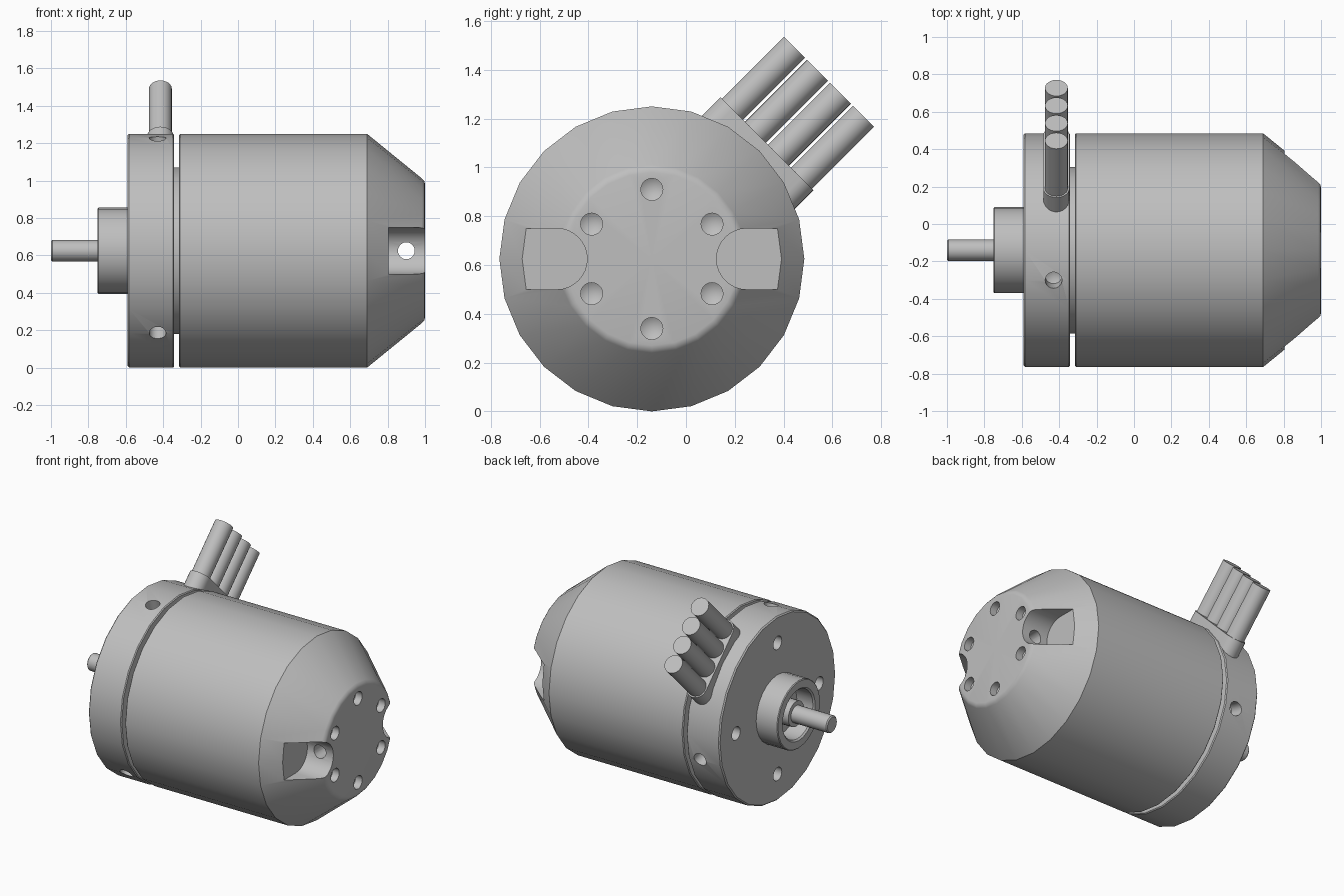
import bpy, bmesh, math
from mathutils import Matrix, Vector

cube = bpy.data.objects.get("Cube")
if cube:
    bpy.data.objects.remove(cube, do_unlink=True)

AXIS = Vector((0, -0.14, 0.625))      # motor axis runs along x through this point
R = 0.625

metal = bpy.data.materials.new("light grey metal")
metal.use_nodes = True
GREY = (0.52, 0.52, 0.52, 1)
metal.diffuse_color = GREY
metal.node_tree.nodes["Principled BSDF"].inputs["Base Color"].default_value = GREY


def finish(name, bm):
    bmesh.ops.remove_doubles(bm, verts=bm.verts, dist=1e-5)
    bmesh.ops.recalc_face_normals(bm, faces=bm.faces)
    mesh = bpy.data.meshes.new(name)
    bm.to_mesh(mesh)
    bm.free()
    mesh.materials.append(metal)
    obj = bpy.data.objects.new(name, mesh)
    bpy.context.collection.objects.link(obj)
    return obj


def lathe(name, profile, segs=24, place=None):
    """Revolve (x, radius) points about x; both ends lie on the axis."""
    bm = bmesh.new()
    verts = [bm.verts.new((x, 0, r)) for x, r in profile]
    edges = [bm.edges.new(pair) for pair in zip(verts, verts[1:])]
    bmesh.ops.spin(bm, geom=verts + edges, cent=(0, 0, 0), axis=(1, 0, 0),
                   angle=2 * math.pi, steps=segs, use_merge=True)
    bm.transform(place if place else Matrix.Translation(AXIS))
    return finish(name, bm)


def prism(name, outline, along, place):
    """Extrude a closed outline of 3D points."""
    bm = bmesh.new()
    face = bm.faces.new([bm.verts.new(p) for p in outline])
    ext = bmesh.ops.extrude_face_region(bm, geom=[face])
    moved = [v for v in ext["geom"] if isinstance(v, bmesh.types.BMVert)]
    bmesh.ops.translate(bm, verts=moved, vec=along)
    bm.transform(place)
    return finish(name, bm)


def aim(direction, origin):
    """Matrix that turns local x to a direction and moves to an origin."""
    turn = Vector((1, 0, 0)).rotation_difference(Vector(direction))
    return Matrix.Translation(origin) @ turn.to_matrix().to_4x4()


def drill(direction, origin, radius=0.045, depth=0.1):
    """Drill bit with a pointed tip, cutting from origin along direction."""
    return lathe("drill", [(-0.05, 0), (-0.05, radius), (depth, radius),
                           (depth + radius * 0.6, 0)], 20, aim(direction, origin))


def cut(target, cutter):
    mod = target.modifiers.new("cut", "BOOLEAN")
    mod.operation = "DIFFERENCE"
    mod.solver = "EXACT"
    mod.object = cutter
    bpy.context.view_layer.objects.active = target
    bpy.ops.object.modifier_apply(modifier=mod.name)
    bpy.data.objects.remove(cutter, do_unlink=True)


def ring_dir(degrees):
    a = math.radians(degrees)
    return Vector((0, math.cos(a), math.sin(a)))


# Rotor bell with tapered rear
bell = lathe("rotor_bell", [(-0.315, 0), (-0.315, R - 0.006), (-0.309, R), (0.69, R),
                            (0.985, 0.385), (0.996, 0.372), (1.0, 0.355), (1.0, 0)])

# Two U-shaped pockets on the sides of the taper
for side in (1, -1):
    arc = [(0.805, side * (0.39 - 0.125 * math.cos(t)), 0.125 * math.sin(t))
           for t in (math.pi * (i / 16 - 0.5) for i in range(17))]
    outline = arc + [(0.805, side * 0.8, 0.125), (0.805, side * 0.8, -0.125)]
    cut(bell, prism("pocket", outline, (0.3, 0, 0), Matrix.Translation(AXIS)))

# Cross hole between the pockets, and rear screw holes
cut(bell, drill((0, 1, 0), AXIS + Vector((0.9, -0.6, 0)), depth=1.2))
for i in range(6):
    spot = AXIS + ring_dir(30 + 60 * i) * 0.285 + Vector((1, 0, 0))
    cut(bell, drill((-1, 0, 0), spot, depth=0.05))

# Front mount with hollow boss
mount = lathe("front_mount", [(-0.62, 0), (-0.62, 0.165), (-0.74, 0.165), (-0.75, 0.175),
                              (-0.75, 0.225), (-0.745, 0.23), (-0.59, 0.23),
                              (-0.59, R - 0.008), (-0.582, R), (-0.348, R),
                              (-0.342, R - 0.006), (-0.342, 0)])
for i in range(4):
    spot = AXIS + ring_dir(90 * i) * 0.445 + Vector((-0.59, 0, 0))
    cut(mount, drill((1, 0, 0), spot))
for angle in (105, 225, 345):
    out = ring_dir(angle)
    cut(mount, drill(-out, AXIS + out * R + Vector((-0.43, 0, 0))))

# Collar in the gap, shaft and its spacer
collar = lathe("gap_collar", [(-0.36, 0), (-0.36, 0.445), (-0.3, 0.445), (-0.3, 0)])
spacer = lathe("shaft_spacer", [(-0.63, 0), (-0.63, 0.085), (-0.73, 0.085), (-0.73, 0)])
shaft = lathe("shaft", [(-1.0, 0), (-1.0, 0.05), (-0.993, 0.057), (-0.6, 0.057), (-0.6, 0)])

# Cable outlet: rounded block pointing up and back
out = ring_dir(45)
tangent = ring_dir(-45)
base = AXIS + Vector((-0.415, 0, 0))
outline = []
for end in (1, -1):
    for i in range(13):
        t = math.pi * (i / 12 - 0.5)
        outline.append(out * 0.5 + tangent * end * (0.2 + 0.07 * math.cos(t))
                       + Vector((end * 0.07 * math.sin(t), 0, 0)))
outlet = prism("cable_outlet", outline, out * 0.168, Matrix.Translation(base))

# Four cables
cables = []
for i in range(4):
    start = base + tangent * (i - 1.5) * 0.133
    cables.append(lathe(f"cable_{i + 1}", [(0.55, 0), (0.55, 0.061), (1.027, 0.061), (1.027, 0)],
                        24, aim(out, start)))

# Smooth shading with crisp edges
bpy.ops.object.select_all(action="DESELECT")
for obj in [bell, mount, collar, spacer, shaft, outlet] + cables:
    obj.select_set(True)
bpy.context.view_layer.objects.active = bell
bpy.ops.object.shade_smooth_by_angle(angle=math.radians(30))
